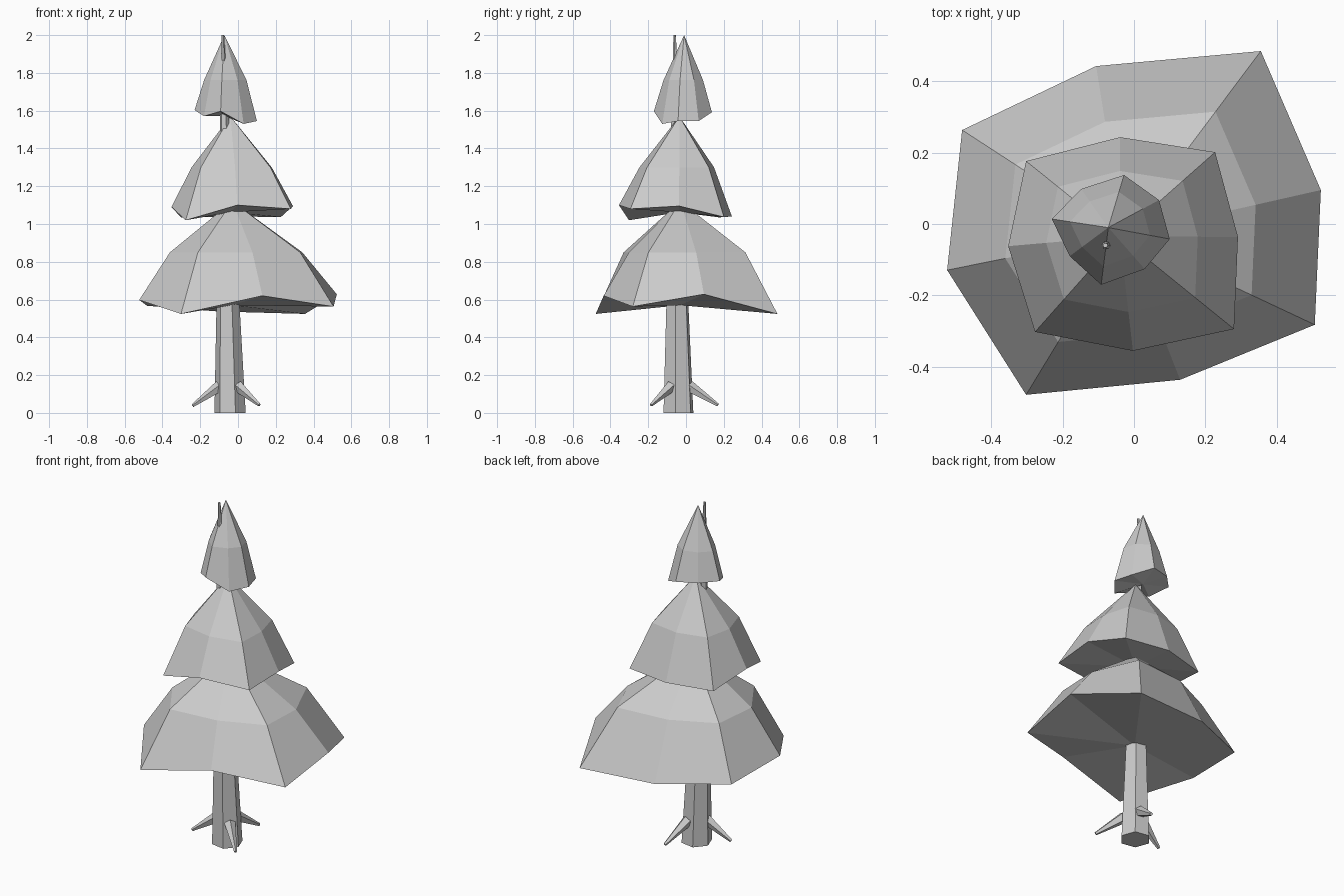
import bpy
import bmesh
from math import cos, sin, radians
from mathutils import Vector

cube = bpy.data.objects.get("Cube")
if cube:
    bpy.data.objects.remove(cube, do_unlink=True)

# Single plain grey material
grey = bpy.data.materials.new("plain_grey")
grey.use_nodes = True
colour = (0.6, 0.6, 0.6, 1)
grey.diffuse_color = colour
grey.node_tree.nodes["Principled BSDF"].inputs["Base Color"].default_value = colour


def finish(bm, name):
    bmesh.ops.recalc_face_normals(bm, faces=bm.faces)
    mesh = bpy.data.meshes.new(name)
    bm.to_mesh(mesh)
    bm.free()
    mesh.materials.append(grey)
    obj = bpy.data.objects.new(name, mesh)
    bpy.context.collection.objects.link(obj)
    return obj


def bridge(bm, a, b):
    for i in range(len(a)):
        j = (i + 1) % len(a)
        bm.faces.new((a[i], a[j], b[j], b[i]))


def fan(bm, ring, tip):
    for i in range(len(ring)):
        bm.faces.new((ring[i], ring[(i + 1) % len(ring)], tip))


def foliage(name, rim, apex, mid_z, mid_scale):
    """Bulging cone with an uneven rim and a closed underside."""
    bm = bmesh.new()
    apex = Vector(apex)
    outer = [bm.verts.new(p) for p in rim]
    middle = []
    for p in rim:
        q = apex.lerp(Vector(p), mid_scale)
        middle.append(bm.verts.new((q.x, q.y, mid_z)))
    bridge(bm, outer, middle)
    fan(bm, middle, bm.verts.new(apex))
    under_z = sum(p[2] for p in rim) / len(rim)
    fan(bm, outer, bm.verts.new((apex.x, apex.y, under_z)))
    return finish(bm, name)


def limb(name, start, end, r1, r2, sides, turn=0, upright=False):
    """Tapered faceted rod between two points."""
    bm = bmesh.new()
    start, end = Vector(start), Vector(end)
    if upright:
        u, v = Vector((1, 0, 0)), Vector((0, 1, 0))
    else:
        axis = (end - start).normalized()
        u = axis.cross(Vector((0, 0, 1))).normalized()
        v = u.cross(axis)
    rings = []
    for centre, r in ((start, r1), (end, r2)):
        ring = []
        for k in range(sides):
            a = radians(turn + 360 * k / sides)
            ring.append(bm.verts.new(centre + u * r * cos(a) + v * r * sin(a)))
        rings.append(ring)
    bridge(bm, *rings)
    for ring in rings:
        bm.faces.new(ring)
    return finish(bm, name)


# Trunk runs through all tiers and pokes out beside the tip
limb("trunk", (-.042, -.04, 0), (-.08, -.06, 2), .084, .007, 6, -10, True)

# Roots
for i, tip in enumerate([(-.24, -.08, .038), (.02, .168, .042), (.113, -.185, .042)]):
    base = Vector((-.042, -.04, .14)).lerp(Vector((tip[0], tip[1], .14)), .28)
    limb(f"root_{i + 1}", base, tip, .032, .009, 5, 90)

# Foliage tiers
foliage("lower_foliage", [
    (.355, .484, .524), (-.106, .442, .537), (-.481, .263, .567), (-.523, -.129, .598),
    (-.302, -.478, .524), (.129, -.436, .62), (.506, -.282, .563), (.523, .095, .628)],
    (-.03, -.03, 1.12), .85, .67)
foliage("middle_foliage", [
    (-.039, .243, 1.04), (-.302, .176, 1.035), (-.352, -.062, 1.09), (-.277, -.302, 1.02),
    (-.003, -.355, 1.1), (.28, -.294, 1.08), (.291, -.036, 1.095), (.227, .201, 1.037)],
    (-.04, -.035, 1.57), 1.3, .66)
foliage("upper_foliage", [
    (-.028, .137, 1.592), (-.148, .098, 1.6), (-.23, .014, 1.603), (-.18, -.09, 1.571),
    (-.092, -.17, 1.597), (.03, -.126, 1.53), (.1, -.042, 1.545), (.07, .067, 1.545)],
    (-.072, -.01, 2), 1.762, .68)
